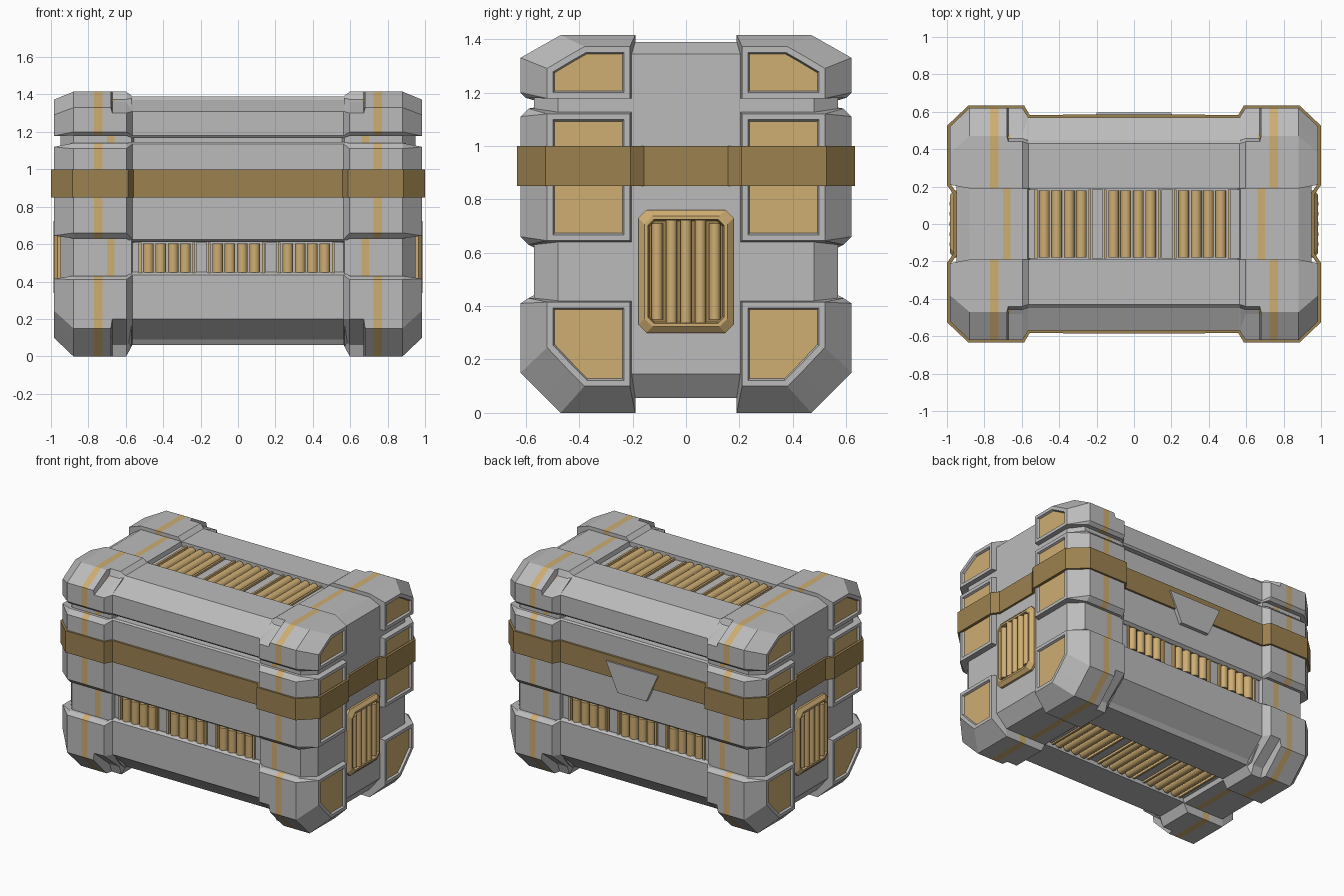
import bpy, bmesh
from math import pi
from mathutils import Matrix, Vector

if "Cube" in bpy.data.objects:
    bpy.data.objects.remove(bpy.data.objects["Cube"])


def material(name, color):
    m = bpy.data.materials.new(name)
    m.diffuse_color = color
    m.use_nodes = True
    m.node_tree.nodes["Principled BSDF"].inputs["Base Color"].default_value = m.diffuse_color
    return m


GREY = material("grey", (0.5, 0.5, 0.5, 1))
ORANGE = material("orange", (0.62, 0.42, 0.17, 1))
BROWN = material("brown", (0.33, 0.22, 0.08, 1))


def finish(name, bm, mats, mirror=(False, False, False)):
    me = bpy.data.meshes.new(name)
    bm.to_mesh(me)
    bm.free()
    for m in mats:
        me.materials.append(m)
    ob = bpy.data.objects.new(name, me)
    bpy.context.collection.objects.link(ob)
    if any(mirror):
        md = ob.modifiers.new("mirror", 'MIRROR')
        md.use_axis = mirror
    return ob


def loft(name, sections, mats, mirror, stripe=None, inset=0, depth=0, inset_mat=0, open_start=True):
    """Skin (x, [(y, z)...]) sections along x; one segment may be a coloured stripe."""
    bm = bmesh.new()
    rings = [[bm.verts.new((x, y, z)) for y, z in pts] for x, pts in sections]
    n = len(rings[0])
    for i in range(len(rings) - 1):
        for j in range(n):
            k = (j + 1) % n
            f = bm.faces.new((rings[i][j], rings[i][k], rings[i + 1][k], rings[i + 1][j]))
            f.material_index = 1 if i == stripe else 0
    start = bm.faces.new(rings[0])
    end = bm.faces.new(rings[-1])
    bmesh.ops.remove_doubles(bm, verts=bm.verts[:], dist=0.0005)
    bmesh.ops.recalc_face_normals(bm, faces=bm.faces[:])
    if inset:
        bmesh.ops.inset_region(bm, faces=[end], thickness=inset, use_even_offset=True)
        bmesh.ops.inset_region(bm, faces=[end], thickness=0.006, depth=-depth, use_even_offset=True)
        end.material_index = inset_mat
    if open_start:
        bmesh.ops.delete(bm, geom=[start], context='FACES_ONLY')
    return finish(name, bm, mats, mirror)


# Corner-and-rail shells: bottom, middle and lid, one quarter each, mirrored
def shell(name, body, step, full, end):
    xs = [(0, body), (0.565, body), (0.597, step), (0.672, step), (0.68, full),
          (0.724, full), (0.77, full), (0.88, full), (0.985, end)]
    loft(name, xs, [GREY, ORANGE], (True, True, False), stripe=5,
         inset=0.022, depth=0.014, inset_mat=1)


shell("bottom_shell",
      [(.19, .45), (.55, .45), (.57, .435), (.57, .2), (.44, .09), (.42, .06), (.19, .06)],
      [(.19, .43), (.59, .43), (.62, .41), (.62, .2), (.45, .06), (.43, 0), (.19, 0)],
      [(.19, .43), (.59, .43), (.62, .41), (.62, .15), (.53, .06), (.47, 0), (.19, 0)],
      [(.21, .415), (.52, .415), (.52, .415), (.52, .245), (.44, .16), (.38, .1), (.21, .1)])
mid = [(.19, .63), (.59, .63), (.62, .66), (.62, 1.11), (.59, 1.14), (.19, 1.14)]
shell("middle_shell",
      [(.19, .61), (.55, .61), (.57, .625), (.57, 1.135), (.56, 1.145), (.19, 1.145)],
      mid, mid,
      [(.21, .645), (.52, .645), (.52, .645), (.52, 1.12), (.52, 1.12), (.21, 1.12)])
shell("lid_shell",
      [(.19, 1.168), (.56, 1.168), (.57, 1.18), (.57, 1.31), (.45, 1.37), (.43, 1.39), (.19, 1.39)],
      [(.19, 1.18), (.6, 1.18), (.62, 1.2), (.62, 1.3), (.46, 1.37), (.44, 1.415), (.19, 1.415)],
      [(.19, 1.18), (.6, 1.18), (.62, 1.2), (.62, 1.33), (.53, 1.381), (.47, 1.415), (.19, 1.415)],
      [(.21, 1.178), (.52, 1.178), (.52, 1.178), (.52, 1.29), (.44, 1.338), (.38, 1.372), (.21, 1.372)])


# Inner core seen inside the grooves
def octagon(w, z0, z1, cy, c0, c1):
    half = [(w - cy, z0), (w, z0 + c0), (w, z1 - c1), (w - cy, z1)]
    return half + [(-y, z) for y, z in reversed(half)]


inner = octagon(.51, .11, 1.33, .14, .14, .08)
outer = octagon(.57, .055, 1.39, .14, .145, .08)
loft("core", [(0, inner), (.555, inner), (.57, outer), (.66, outer), (.70, outer), (.88, outer),
              (.95, octagon(.48, .145, 1.345, .12, .12, .08))],
     [GREY, ORANGE], (True, False, False), stripe=3)

# Strap running all the way round
bm = bmesh.new()
path = [(0, .575), (.563, .575), (.592, .624), (.882, .624), (.99, .522), (.99, .21), (.955, .16), (.955, 0)]
low = [bm.verts.new((x, y, .85)) for x, y in path]
high = [bm.verts.new((x, y, 1.0)) for x, y in path]
for i in range(len(path) - 1):
    bm.faces.new((low[i + 1], low[i], high[i], high[i + 1]))
strap = finish("strap", bm, [BROWN])
sol = strap.modifiers.new("thickness", 'SOLIDIFY')
sol.thickness, sol.offset = 0.02, 0
strap.modifiers.new("mirror", 'MIRROR').use_axis = (True, True, False)

# Back latch plate
bm = bmesh.new()
f = bm.faces.new([bm.verts.new((x, .57, z)) for x, z in ((-.2, .96), (.2, .96), (.11, .76), (-.11, .76))])
ext = bmesh.ops.extrude_face_region(bm, geom=[f])
bmesh.ops.translate(bm, vec=(0, .025, 0), verts=[v for v in ext["geom"] if isinstance(v, bmesh.types.BMVert)])
bmesh.ops.recalc_face_normals(bm, faces=bm.faces[:])
finish("back_latch", bm, [GREY])


def add_box(bm, center, size):
    bmesh.ops.create_cube(bm, size=1, matrix=Matrix.Translation(center) @ Matrix.Diagonal((*size, 1)))


def add_slat(bm, center, radius, length, along):
    rot = Matrix.Rotation(pi / 2, 4, 'X') if along == 'Y' else Matrix.Identity(4)
    bmesh.ops.create_cone(bm, cap_ends=True, segments=14, radius1=radius, radius2=radius,
                          depth=length, matrix=Matrix.Translation(center) @ rot)


def smooth_sides(bm):
    for f in bm.faces:
        f.smooth = len(f.verts) == 4


# Slat grilles in the front, back, top and bottom grooves, with dividers
def grille(name, y, z, length, along, mirror_y):
    out = Vector((0, 1, 0)) if along == 'Z' else Vector((0, 0, 1 if z > .7 else -1))
    slats, edges, bars = bmesh.new(), bmesh.new(), bmesh.new()
    size = lambda w, d: (w, d, length) if along == 'Z' else (w, length, d)
    for gx in (-.38, -.01, .365):
        for k in range(4):
            add_slat(slats, (gx + (k - 1.5) * .066, y, z), .029, length - .01, along)
        for s in (-1, 1):
            add_box(edges, Vector((gx + s * .144, y, z)) - out * .01, size(.014, .06))
    for bx in (-.548, -.195, .178, .54):
        add_box(bars, Vector((bx, y, z)) - out * .02, size(.06, .06))
    smooth_sides(slats)
    flags = (False, mirror_y, False)
    finish(name + "_slats", slats, [ORANGE], flags)
    finish(name + "_slat_edges", edges, [ORANGE], flags)
    finish(name + "_dividers", bars, [GREY], flags)


grille("side", .535, .527, .165, 'Z', True)
grille("top", 0, 1.352, .37, 'Y', False)
grille("bottom", 0, .095, .37, 'Y', False)


# End vents: chamfered frame with a recessed opening and upright slats
def rounded(w, h, c):
    return [(y * (w - a), .53 + z * (h - b)) for y, z, a, b in
            ((1, 1, c, 0), (1, 1, 0, c), (1, -1, 0, c), (1, -1, c, 0),
             (-1, -1, c, 0), (-1, -1, 0, c), (-1, 1, 0, c), (-1, 1, c, 0))]


loft("vent_frame", [(.93, rounded(.178, .23, .03)), (.965, rounded(.178, .23, .03)),
                    (.985, rounded(.155, .207, .03))],
     [ORANGE, BROWN], (True, False, False), inset=.012, depth=.03, inset_mat=1)
bm = bmesh.new()
for k in range(5):
    add_slat(bm, (.967, (k - 2) * .054, .53), .021, .385 if k in (1, 2, 3) else .36, 'Z')
smooth_sides(bm)
finish("vent_slats", bm, [ORANGE], (True, False, False))
